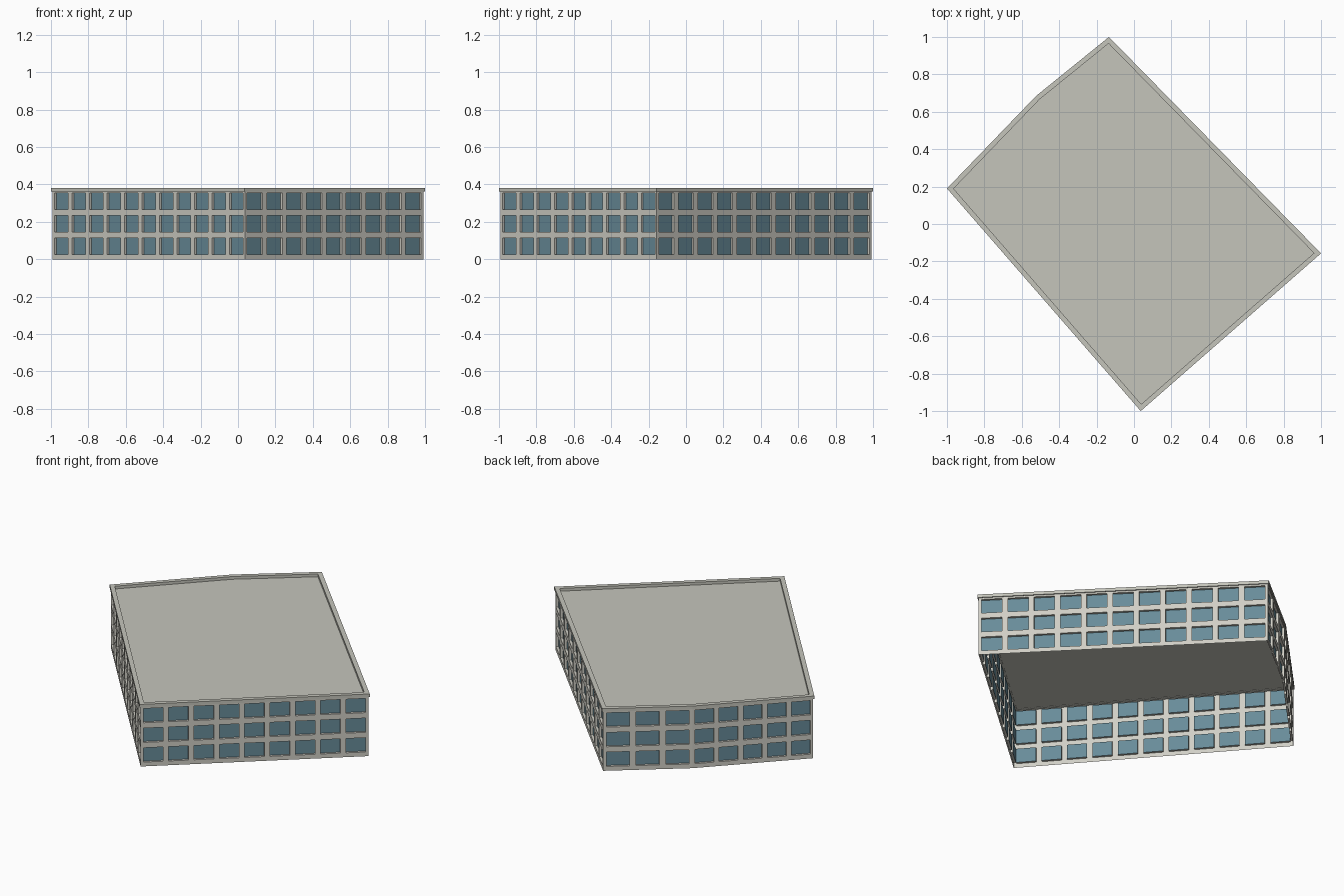
import bpy, bmesh
from mathutils import Vector

if "Cube" in bpy.data.objects:
    bpy.data.objects.remove(bpy.data.objects["Cube"])

# Outer outline of the roof edge, counter-clockwise, with window bays per side
OUTLINE = [(-1.0, 0.19), (0.036, -1.0), (1.0, -0.157), (-0.134, 1.0), (-0.523, 0.685)]
BAYS = [11, 9, 11, 3, 5]
NAMES = ["front_left_wall", "front_right_wall", "back_right_wall",
         "back_wall", "back_left_wall"]
STOREY, STOREYS, SILL, WIN_H = 0.12, 3, 0.026, 0.087
WIN_FRAC, RECESS = 0.78, 0.014
WALL_TOP, TOP = 0.365, 0.382


def material(name, rgb):
    m = bpy.data.materials.new(name)
    m.diffuse_color = (*rgb, 1)
    m.use_nodes = True
    m.node_tree.nodes["Principled BSDF"].inputs["Base Color"].default_value = m.diffuse_color
    return m


WALL = material("pale stone", (0.63, 0.62, 0.56))
GLASS = material("blue grey glass", (0.138, 0.262, 0.319))
ROOF = material("roof grey", (0.56, 0.56, 0.50))


def make(name, bm, mats):
    me = bpy.data.meshes.new(name)
    bm.to_mesh(me)
    bm.free()
    for m in mats:
        me.materials.append(m)
    ob = bpy.data.objects.new(name, me)
    bpy.context.collection.objects.link(ob)
    return ob


def inset(points, dist):
    """Offset a counter-clockwise polygon inwards."""
    pts = [Vector(p) for p in points]
    out = []
    for i, p in enumerate(pts):
        a = (p - pts[i - 1]).normalized()
        b = (pts[(i + 1) % len(pts)] - p).normalized()
        na, nb = Vector((-a.y, a.x)), Vector((-b.y, b.x))
        out.append(p + (na + nb) * dist / (1 + na.dot(nb)))
    return out


def wall(name, p, q, bays):
    """Flat wall sheet cut into a grid, with window cells pushed inwards."""
    d = q - p
    length = d.length
    d.normalize()
    inward = Vector((-d.y, d.x, 0))
    bay = length / bays
    us, vs = [0.0], [0.0]
    for i in range(bays):
        us += [(i + 0.5 - WIN_FRAC / 2) * bay, (i + 0.5 + WIN_FRAC / 2) * bay]
    for f in range(STOREYS):
        vs += [f * STOREY + SILL, f * STOREY + SILL + WIN_H]
    us.append(length)
    vs.append(WALL_TOP)
    bm = bmesh.new()
    grid = [[bm.verts.new((p.x + d.x * u, p.y + d.y * u, v)) for u in us] for v in vs]
    for j in range(len(vs) - 1):
        for i in range(len(us) - 1):
            ring = [grid[j][i], grid[j][i + 1], grid[j + 1][i + 1], grid[j + 1][i]]
            if i % 2 and j % 2:
                back = [bm.verts.new(v.co + inward * RECESS) for v in ring]
                bm.faces.new(back).material_index = 1
                for k in range(4):
                    n = (k + 1) % 4
                    bm.faces.new((ring[k], ring[n], back[n], back[k]))
            else:
                bm.faces.new(ring)
    make(name, bm, [WALL, GLASS])


# Walls with recessed windows
foot = inset(OUTLINE, 0.006)
for i, name in enumerate(NAMES):
    wall(name, foot[i], foot[(i + 1) % len(foot)], BAYS[i])

# Flat roof sheet (the building is open underneath)
bm = bmesh.new()
bm.faces.new([bm.verts.new((p.x, p.y, WALL_TOP)) for p in foot])
make("roof", bm, [ROOF])

# Parapet ring around the roof
bm = bmesh.new()
outer, inner = [Vector(p) for p in OUTLINE], inset(OUTLINE, 0.026)
loops = [[bm.verts.new((p.x, p.y, z)) for p in pts]
         for pts, z in ((outer, WALL_TOP - 0.002), (outer, TOP),
                        (inner, TOP), (inner, WALL_TOP - 0.002))]
n = len(outer)
for k in range(4):
    a, b = loops[k], loops[(k + 1) % 4]
    for i in range(n):
        j = (i + 1) % n
        bm.faces.new((a[i], a[j], b[j], b[i]))
make("parapet", bm, [ROOF])
